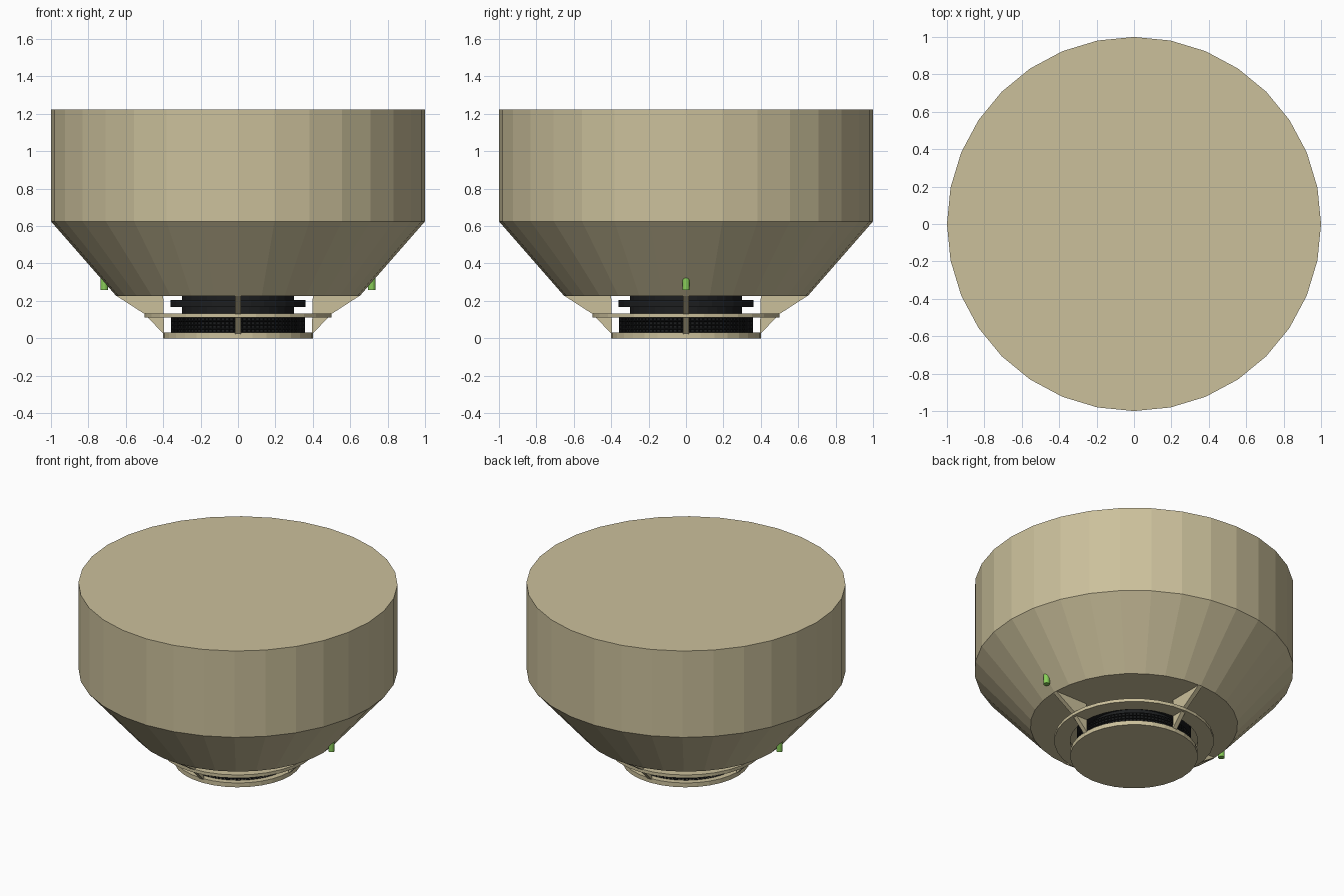
import bpy, bmesh, math
from mathutils import Matrix

if "Cube" in bpy.data.objects:
    bpy.data.objects.remove(bpy.data.objects["Cube"])


def material(name, rgb):
    m = bpy.data.materials.new(name)
    m.diffuse_color = (*rgb, 1)
    m.use_nodes = True
    m.node_tree.nodes["Principled BSDF"].inputs["Base Color"].default_value = m.diffuse_color
    return m


CREAM = material("cream_plastic", (0.60, 0.53, 0.33))
BLACK = material("black_mesh", (0.012, 0.013, 0.014))
GREEN = material("green_light", (0.25, 0.62, 0.10))


def finish(bm, name, mat):
    bmesh.ops.recalc_face_normals(bm, faces=bm.faces)
    me = bpy.data.meshes.new(name)
    bm.to_mesh(me)
    bm.free()
    me.materials.append(mat)
    ob = bpy.data.objects.new(name, me)
    bpy.context.collection.objects.link(ob)
    return ob


def lathe(name, profile, mat, n=32, closed=False, caps=True, center=(0, 0)):
    """Revolve (radius, z) points; closed joins last to first, caps fill the ends."""
    bm = bmesh.new()
    rings = [[bm.verts.new((center[0] + r * math.cos(2 * math.pi * i / n),
                            center[1] + r * math.sin(2 * math.pi * i / n), z))
              for i in range(n)] for r, z in profile]
    pairs = list(zip(rings, rings[1:]))
    if closed:
        pairs.append((rings[-1], rings[0]))
    elif caps:
        bm.faces.new(rings[0])
        bm.faces.new(rings[-1])
    for a, b in pairs:
        for i in range(n):
            j = (i + 1) % n
            bm.faces.new((a[i], a[j], b[j], b[i]))
    return finish(bm, name, mat)


# Main housing: drum with tapered underside
lathe("housing", [(0.65, 0.225), (1, 0.625), (1, 1.222)], CREAM)

# Bottom cap and guard ring
lathe("bottom_cap", [(0.4, 0), (0.4, 0.03)], CREAM)
lathe("guard_ring", [(0.4, 0.11), (0.5, 0.11), (0.5, 0.132), (0.4, 0.132)], CREAM, closed=True)

# Sensor chamber core with its upper flange
lathe("sensor_core", [(0.345, 0.03), (0.345, 0.115), (0.3, 0.115), (0.3, 0.167),
                      (0.36, 0.167), (0.36, 0.205), (0.3, 0.205), (0.3, 0.23)], BLACK)

# Insect screen: fine wire grid around the core
screen = lathe("insect_screen", [(0.355, 0.03 + 0.0205 * k) for k in range(5)],
               BLACK, n=96, caps=False)
wire = screen.modifiers.new("wire", 'WIREFRAME')
wire.thickness = 0.009
wire.use_even_offset = False

# Four radial fins
for k in range(4):
    bm = bmesh.new()
    pts = [(0.395, 0.02), (0.5, 0.13), (0.65, 0.227), (0.4, 0.227)]
    face = bm.faces.new([bm.verts.new((x, -0.015, z)) for x, z in pts])
    ext = bmesh.ops.extrude_face_region(bm, geom=[face])
    bmesh.ops.translate(bm, vec=(0, 0.03, 0),
                        verts=[v for v in ext["geom"] if isinstance(v, bmesh.types.BMVert)])
    bm.transform(Matrix.Rotation(k * math.pi / 2, 4, 'Z'))
    finish(bm, f"fin_{k + 1}", CREAM)

# Indicator lights under the taper
for side, label in ((-1, "left"), (1, "right")):
    lathe(f"indicator_light_{label}", [(0.02, 0.257), (0.02, 0.33)], GREEN, n=16,
          center=(side * 0.715, 0))
